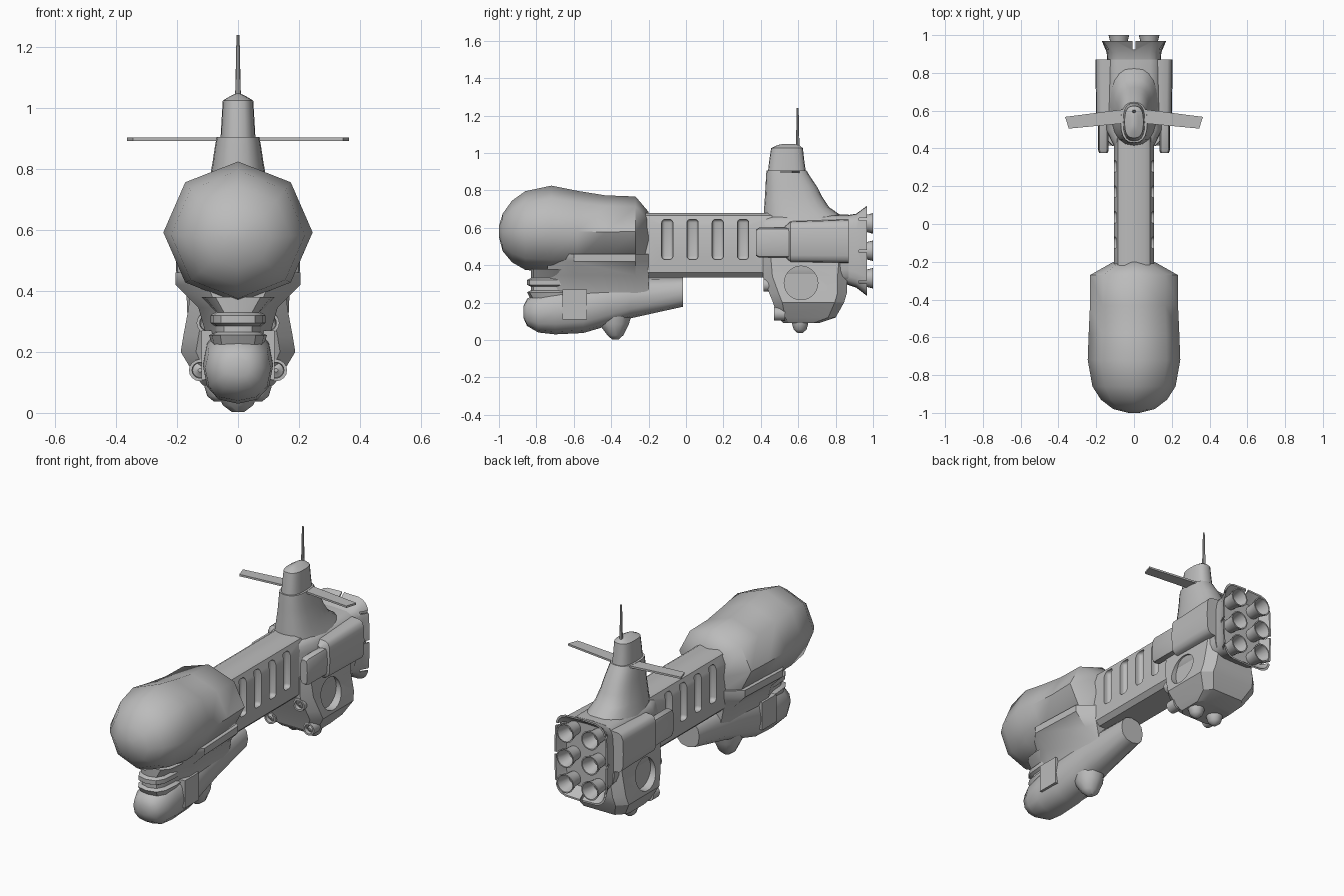
import bpy, bmesh, math

if "Cube" in bpy.data.objects:
    bpy.data.objects.remove(bpy.data.objects["Cube"], do_unlink=True)

grey = bpy.data.materials.new("hull_grey")
grey.use_nodes = True
colour = (0.5, 0.5, 0.5, 1)
grey.diffuse_color = colour
grey.node_tree.nodes["Principled BSDF"].inputs["Base Color"].default_value = colour


def finish(name, bm, angle=35):
    bmesh.ops.recalc_face_normals(bm, faces=bm.faces)
    mesh = bpy.data.meshes.new(name)
    bm.to_mesh(mesh)
    bm.free()
    ob = bpy.data.objects.new(name, mesh)
    bpy.context.collection.objects.link(ob)
    mesh.materials.append(grey)
    shade(ob, angle)
    return ob


def activate(ob):
    bpy.ops.object.select_all(action='DESELECT')
    ob.select_set(True)
    bpy.context.view_layer.objects.active = ob


def shade(ob, angle):
    activate(ob)
    bpy.ops.object.shade_smooth_by_angle(angle=math.radians(angle))


def loft(name, rings, angle=35):
    """Skin a list of equal-length point rings and cap both ends."""
    bm = bmesh.new()
    rows = [[bm.verts.new(p) for p in ring] for ring in rings]
    n = len(rows[0])
    for a, b in zip(rows, rows[1:]):
        for i in range(n):
            j = (i + 1) % n
            bm.faces.new((a[i], a[j], b[j], b[i]))
    bm.faces.new(rows[0])
    bm.faces.new(rows[-1])
    return finish(name, bm, angle)


def oval(n, power):
    for i in range(n):
        t = 2 * math.pi * i / n
        c, s = math.cos(t), math.sin(t)
        yield (math.copysign(abs(c) ** power, c), math.copysign(abs(s) ** power, s))


def ring_y(y, low, high, half, n=16, power=1, x=0):
    mid, h = (low + high) / 2, (high - low) / 2
    return [(x + half * u, y, mid + h * v) for u, v in oval(n, power)]


def ring_z(z, back, front, half, n=16, power=1, x=0):
    mid, h = (back + front) / 2, (front - back) / 2
    return [(x + half * u, mid + h * v, z) for u, v in oval(n, power)]


def cham_z(z, y0, y1, half, c):
    """Rectangle with cut corners, lying flat."""
    return [(half - c, y0, z), (half, y0 + c, z), (half, y1 - c, z), (half - c, y1, z),
            (c - half, y1, z), (-half, y1 - c, z), (-half, y0 + c, z), (c - half, y0, z)]


def box(name, x, y, z, bevel=0.0):
    bm = bmesh.new()
    bmesh.ops.create_cube(bm, size=1)
    for v in bm.verts:
        for k, (lo, hi) in enumerate((x, y, z)):
            v.co[k] = lo + (v.co[k] + 0.5) * (hi - lo)
    if bevel:
        edges = [e for e in bm.edges if abs(e.verts[0].co.x - e.verts[1].co.x) < 1e-5]
        edges = [e for e in bm.edges if e not in edges] if bevel < 0 else edges
        bmesh.ops.bevel(bm, geom=edges if bevel < 0 else bm.edges[:],
                        offset=abs(bevel), segments=3, affect='EDGES', profile=0.5)
    return finish(name, bm)


def cut(ob, cutter, angle=35):
    mod = ob.modifiers.new("cut", 'BOOLEAN')
    mod.operation = 'DIFFERENCE'
    mod.solver = 'EXACT'
    mod.object = cutter
    activate(ob)
    bpy.ops.object.modifier_apply(modifier=mod.name)
    bpy.data.objects.remove(cutter, do_unlink=True)
    shade(ob, angle)


# Bulbous forward hull: (y, bottom, top, half width)
head = [(-1, .55, .61, .03), (-.98, .475, .675, .11), (-.93, .415, .745, .175),
        (-.86, .375, .795, .22), (-.72, .36, .825, .245), (-.58, .365, .797, .24),
        (-.43, .38, .773, .233), (-.27, .395, .767, .232), (-.2, .4, .685, .108)]
loft("forward_hull", [ring_y(*s, n=8) for s in head], 50)

# Flared keel joining forward hull and lower pod
keel = [(-.74, .1, .07, .05), (-.6, .205, .13, .1), (-.27, .19, .12, .09), (-.2, .105, .1, .08)]
loft("keel", [[(a, y, .46), (a, y, .42), (b, y, .345), (c, y, .24),
               (-c, y, .24), (-b, y, .345), (-a, y, .42), (-a, y, .46)]
              for y, a, b, c in keel])

# Lower pod, ringed neck, cheek plates and belly turret
pod = [(-.87, .12, .18, .04), (-.85, .075, .22, .08), (-.79, .04, .25, .108),
       (-.7, .03, .28, .115), (-.55, .037, .3, .115), (-.42, .075, .33, .108),
       (-.3, .115, .333, .1), (-.015, .178, .333, .075)]
loft("lower_pod", [ring_y(*s, n=12, power=.85) for s in pod], 40)
neck = [(.2, -.82, .08), (.255, -.85, .095), (.265, -.83, .075), (.285, -.83, .075),
        (.295, -.85, .09), (.32, -.85, .09), (.33, -.83, .075), (.38, -.83, .12)]
loft("neck", [ring_z(z, y, -.55, w, n=12, power=.7) for z, y, w in neck])
for side in (-1, 1):
    box("cheek_plate", sorted((side * .07, side * .12)), (-.66, -.53), (.11, .27))
belly = [(.14, -.48, -.29, .08), (.085, -.465, -.305, .075), (.025, -.42, -.335, .05),
         (.003, -.395, -.36, .02)]
loft("belly_turret", [ring_z(*s, n=12) for s in belly], 40)

# Spine with recessed side slots
spine_half = [(.06, .68), (.085, .665), (.105, .61), (.105, .36), (.08, .335)]
spine = loft("spine", [[(x, y, z) for x, z in spine_half] +
                       [(-x, y, z) for x, z in reversed(spine_half)] for y in (-.22, .48)])
for i in range(4):
    y = -.1 + .135 * i
    for side in (-1, 1):
        cut(spine, box("slot_cutter", sorted((side * .07, side * .15)),
                       (y - .03, y + .03), (.43, .645), .018))

# Rear lower hull with round side recesses
rear = loft("rear_hull", [cham_z(.09, .52, .71, .115, .03), cham_z(.12, .49, .8, .14, .04),
                          cham_z(.2, .465, .845, .188, .05), cham_z(.25, .445, .86, .18, .05),
                          cham_z(.34, .412, .86, .163, .05), cham_z(.46, .412, .86, .15, .04)], 20)
for side in (-1, 1):
    rings = [[(side * x, .615 + .09 * u, .305 + .09 * v) for u, v in oval(28, 1)]
             for x in (.14, .3)]
    cut(rear, loft("recess_cutter", rings), 25)
    # Belly domes beneath the rear hull
    dome = [(.12, .05), (.085, .045), (.055, .036), (.037, .014)]
    loft("belly_dome", [ring_z(z, .61 - r, .61 + r, r, n=10, x=side * .065)
                        for z, r in dome], 45)
    # Round sensor ports on the front of the rear hull
    for x, y, z in ((.1, .435, .295), (.125, .49, .14)):
        port = [(y + .04, .036), (y - .02, .036), (y - .02, .026), (y, .024),
                (y - .004, .016), (y - .012, .006)]
        loft("sensor_port", [ring_y(d, z - r, z + r, r, x=side * x) for d, r in port])

# Engine block and its side nacelles
loft("engine_block", [ring_y(y, lo, hi, w, 20, .45) for y, lo, hi, w in
                      ((.41, .34, .66, .105), (.5, .3, .67, .15), (.87, .3, .67, .15))])
for side in (-1, 1):
    nacelle = [(.53, .44, .61, .04), (.56, .415, .635, .075), (.87, .41, .645, .08)]
    loft("side_nacelle", [ring_y(y, lo, hi, w, 16, .45, side * .125)
                          for y, lo, hi, w in nacelle])
    nose = [(.375, .45, .59, .022), (.39, .44, .6, .028), (.58, .44, .6, .028)]
    loft("nacelle_nose", [ring_y(y, lo, hi, w, 12, .5, side * .162)
                          for y, lo, hi, w in nose])

# Flared engine shroud with notched rim
shroud = [(.85, .3, .665, .14), (.91, .28, .675, .145), (.968, .235, .718, .17),
          (.968, .245, .708, .16), (.91, .29, .665, .135)]
flare = loft("engine_shroud", [ring_y(*s, n=24, power=.4) for s in shroud])
cut(flare, box("notch_cutter", (-.007, .007), (.925, 1.1), (.1, .9)))
for z in (.31, .475, .645):
    cut(flare, box("notch_cutter", (-.3, .3), (.925, 1.1), (z - .007, z + .007)))

# Six engine bells
bell = [(.88, .036), (.95, .042), (1, .055), (1, .048), (.92, .03)]
for side in (-1, 1):
    for z in (.33, .477, .623):
        loft("engine_bell", [ring_y(y, z - r, z + r, r, 20, 1, side * .08) for y, r in bell])

# Command tower, cap and antenna
tower = [(.6, .415, .87, .14), (.665, .415, .83, .12), (.71, .418, .765, .107),
         (.77, .422, .725, .093), (.82, .425, .7, .084), (.88, .428, .66, .075),
         (.905, .43, .645, .07)]
loft("tower", [ring_z(*s, n=20, power=.8) for s in tower])
cap = [(.89, .437, .642, .058), (.96, .445, .632, .054), (1.025, .455, .625, .05),
       (1.042, .49, .605, .022), (1.048, .52, .58, .006)]
loft("tower_cap", [ring_z(*s, n=20, power=.75) for s in cap])
loft("antenna", [ring_z(z, .597 - r, .597 + r, r, 8) for z, r in
                 ((1.02, .01), (1.1, .008), (1.24, .005))])

# Tower wings
for side in (-1, 1):
    outline = [(.03, .61), (.365, .567), (.345, .505), (.03, .535)]
    loft("tower_wing", [[(side * x, y, z) for x, y in outline] for z in (.893, .904)])
